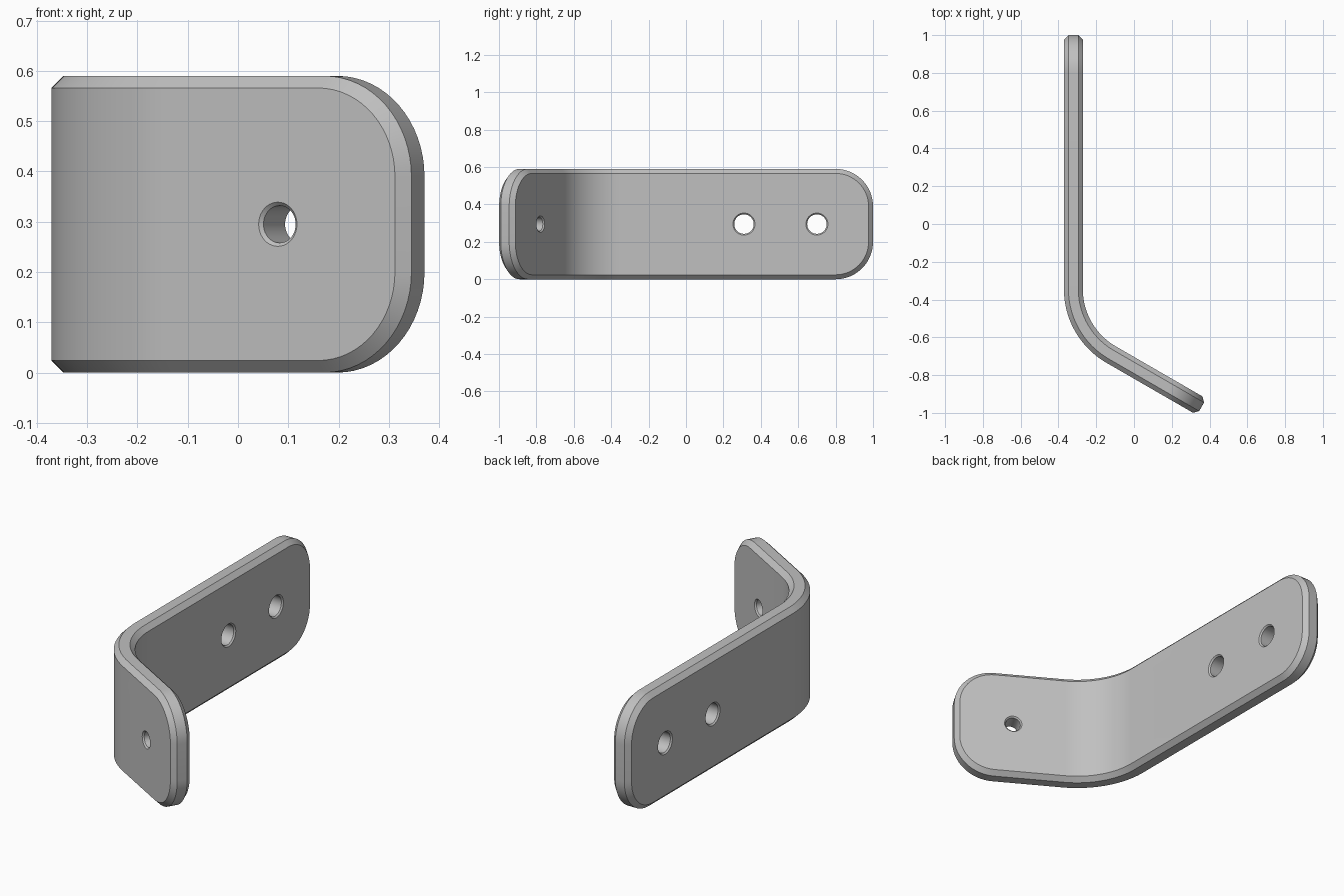
import bpy, bmesh, math
from mathutils import Vector

cube = bpy.data.objects.get("Cube")
if cube:
    bpy.data.objects.remove(cube)

HEIGHT, THICK, CHAMFER, CORNER = 0.59, 0.10, 0.024, 0.20
BEND_R, BEND_ANGLE, BEND_STEPS = 0.35, math.radians(60), 24
CX, CY = 0.079, -0.345                     # centre of the bend
ARC = BEND_ANGLE * BEND_R                  # flat length of the bend
START, END = CY - 1, ARC + 0.553           # flat ends of the strip

steel = bpy.data.materials.new("grey_steel")
steel.use_nodes = True
GREY = (0.53, 0.53, 0.53, 1)
steel.diffuse_color = GREY
steel.node_tree.nodes["Principled BSDF"].inputs["Base Color"].default_value = GREY


def loft(name, rings):
    """Closed solid through a stack of matching point rings."""
    bm = bmesh.new()
    loops = [[bm.verts.new(p) for p in ring] for ring in rings]
    n = len(loops[0])
    for a, b in zip(loops, loops[1:]):
        for i in range(n):
            j = (i + 1) % n
            bm.faces.new((a[i], a[j], b[j], b[i]))
    bm.faces.new(loops[0][::-1])
    bm.faces.new(loops[-1])
    bmesh.ops.recalc_face_normals(bm, faces=bm.faces)
    mesh = bpy.data.meshes.new(name)
    return bm, mesh


def add_object(name, bm, mesh):
    bm.to_mesh(mesh)
    bm.free()
    obj = bpy.data.objects.new(name, mesh)
    bpy.context.collection.objects.link(obj)
    return obj


def plate_ring(inset, w, steps=16):
    """Rounded rectangle at depth w; x runs along the strip."""
    r = CORNER - inset
    corners = ((END - CORNER, HEIGHT - CORNER), (START + CORNER, HEIGHT - CORNER),
               (START + CORNER, CORNER), (END - CORNER, CORNER))
    ring = []
    for k, (u, z) in enumerate(corners):
        for i in range(steps + 1):
            a = (k + i / steps) * math.pi / 2
            ring.append((u + r * math.cos(a), w, z + r * math.sin(a)))
    return ring


def circle(u, r, w, n=40):
    return [(u + r * math.cos(2 * math.pi * i / n), w,
             HEIGHT / 2 + r * math.sin(2 * math.pi * i / n)) for i in range(n)]


def bend(p):
    """Map the flat strip (length, depth, height) onto the bent bracket."""
    angle = min(max(p.x / BEND_R, 0), BEND_ANGLE)
    extra = p.x - angle * BEND_R
    out = Vector((-math.cos(angle), -math.sin(angle), 0))
    along = Vector((math.sin(angle), -math.cos(angle), 0))
    return Vector((CX, CY, p.z)) + out * (BEND_R + p.y) + along * extra


# Flat chamfered strip, sliced across the bend zone
bm, mesh = loft("bent_bracket", [plate_ring(CHAMFER, 0), plate_ring(0, CHAMFER),
                                 plate_ring(0, THICK - CHAMFER), plate_ring(CHAMFER, THICK)])
for i in range(BEND_STEPS + 1):
    bmesh.ops.bisect_plane(bm, geom=bm.verts[:] + bm.edges[:] + bm.faces[:],
                           plane_co=(ARC * i / BEND_STEPS, 0, 0), plane_no=(1, 0, 0))
bracket = add_object("bent_bracket", bm, mesh)

# Screw holes with a small edge break on both sides
cutters = []
for u, r in ((CY - 0.70, 0.052), (CY - 0.31, 0.052), (ARC + 0.26, 0.037)):
    lip, far = 0.007, 0.02
    bm, mesh = loft("hole_cutter", [circle(u, r + lip + far, -far), circle(u, r, lip),
                                    circle(u, r, THICK - lip),
                                    circle(u, r + lip + far, THICK + far)])
    cutter = add_object("hole_cutter", bm, mesh)
    cutter.hide_render = True
    cutters.append(cutter)
    mod = bracket.modifiers.new("screw_hole", 'BOOLEAN')
    mod.operation, mod.solver, mod.object = 'DIFFERENCE', 'EXACT', cutter

# Apply the holes, then fold the strip
bpy.context.view_layer.update()
depsgraph = bpy.context.evaluated_depsgraph_get()
result = bpy.data.meshes.new_from_object(bracket.evaluated_get(depsgraph))
bracket.modifiers.clear()
bracket.data = result
for cutter in cutters:
    bpy.data.objects.remove(cutter)
for v in result.vertices:
    v.co = bend(v.co)

# Consistent normals, colour and shading
bm = bmesh.new()
bm.from_mesh(result)
bmesh.ops.recalc_face_normals(bm, faces=bm.faces)
for f in bm.faces:
    f.material_index = 0
bm.to_mesh(result)
bm.free()
result.materials.clear()
result.materials.append(steel)
bpy.ops.object.select_all(action='DESELECT')
bracket.select_set(True)
bpy.context.view_layer.objects.active = bracket
bpy.ops.object.shade_smooth_by_angle(angle=math.radians(25))
